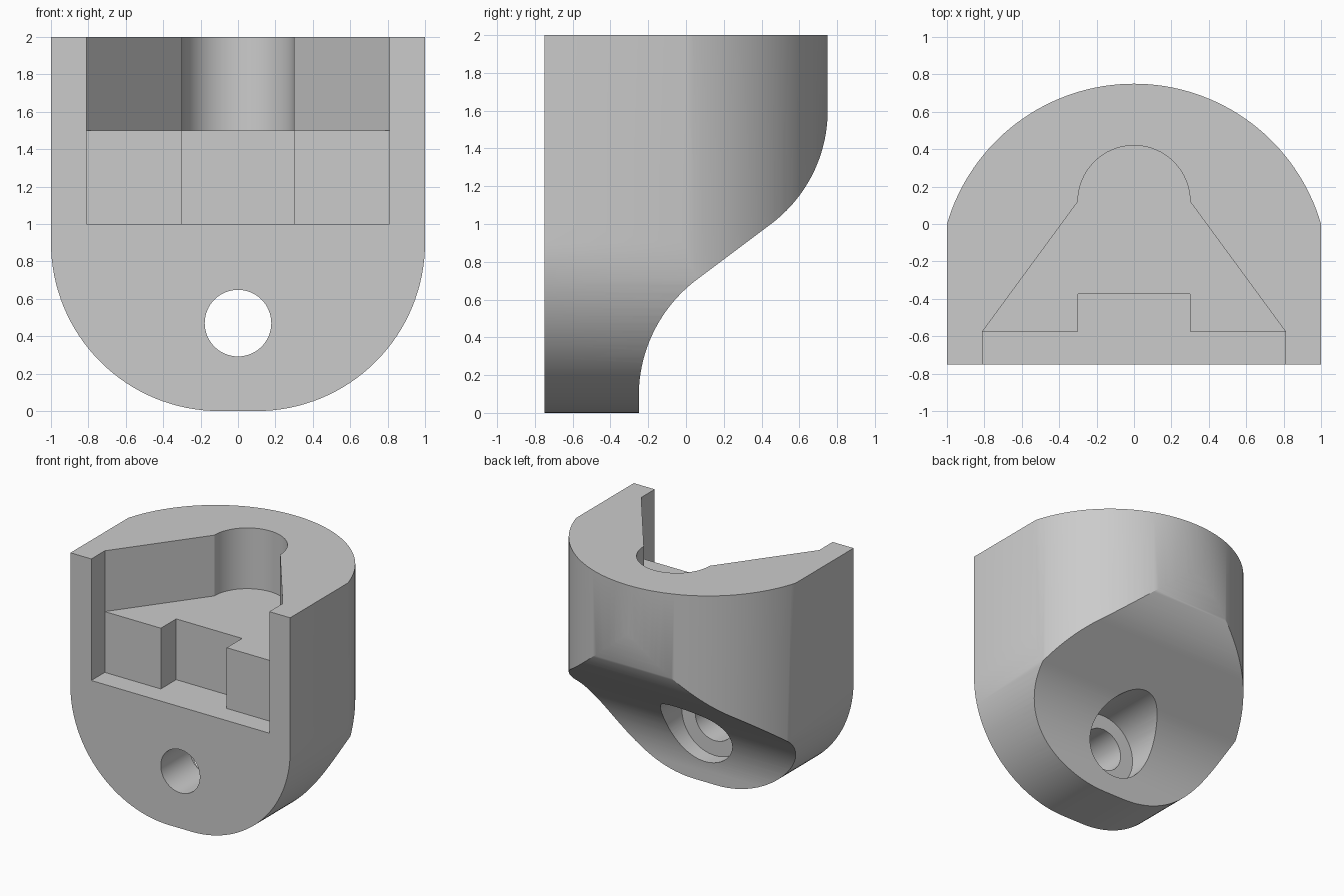
import bpy
import bmesh
from math import sin, cos, radians, atan2, degrees
from mathutils import Vector

old = bpy.data.objects.get("Cube")
if old:
    bpy.data.objects.remove(old, do_unlink=True)

grey = bpy.data.materials.new("plain grey")
grey.use_nodes = True
colour = (0.6, 0.6, 0.6, 1)
grey.diffuse_color = colour
grey.node_tree.nodes["Principled BSDF"].inputs["Base Color"].default_value = colour


def arc(cx, cy, r, start, end, steps=32):
    angles = [radians(start + (end - start) * i / steps) for i in range(steps + 1)]
    return [(cx + r * cos(a), cy + r * sin(a)) for a in angles]


def prism(name, points, axis, low, high):
    """Extrude a closed 2D profile along one axis."""
    place = {"x": lambda u, v, d: (d, u, v),
             "y": lambda u, v, d: (u, d, v),
             "z": lambda u, v, d: (u, v, d)}[axis]
    bm = bmesh.new()
    face = bm.faces.new([bm.verts.new(place(u, v, low)) for u, v in points])
    top = bmesh.ops.extrude_face_region(bm, geom=[face])["geom"]
    shift = Vector(place(0, 0, high - low))
    bmesh.ops.translate(bm, vec=shift, verts=[g for g in top if isinstance(g, bmesh.types.BMVert)])
    bmesh.ops.recalc_face_normals(bm, faces=bm.faces)
    mesh = bpy.data.meshes.new(name)
    bm.to_mesh(mesh)
    bm.free()
    mesh.materials.append(grey)
    obj = bpy.data.objects.new(name, mesh)
    bpy.context.collection.objects.link(obj)
    return obj


def combine(body, tool, operation):
    """Apply a boolean and remove its helper."""
    tool.hide_render = True
    mod = body.modifiers.new(tool.name, "BOOLEAN")
    mod.object, mod.operation, mod.solver = tool, operation, "EXACT"
    bpy.context.view_layer.objects.active = body
    bpy.ops.object.modifier_apply(modifier=mod.name)
    bpy.data.objects.remove(tool, do_unlink=True)


# Body: plan outline with a bowed back
radius, centre = 1.0417, -0.2917
side = degrees(atan2(-centre, 1))
plan = [(-1, -0.75), (1, -0.75)] + arc(0, centre, radius, side, 180 - side, 64)
body = prism("bracket_body", plan, "z", -0.1, 2)

# Rounded lower corners
front = arc(-0.1, 0.9, 0.9, 180, 270) + arc(0.1, 0.9, 0.9, 270, 360)
front = [(x * 1.0, z) for x, z in front] + [(1, 1.0), (1.2, 1.1), (1.2, 2.2), (-1.2, 2.2), (-1.2, 1.1), (-1, 1.0)]
combine(body, prism("front_outline", front, "y", -1, 1), "INTERSECT")

# S-curved underside at the back
back = [(-1, -0.1), (-0.25, -0.1)] + arc(0.52, 0.09, 0.77, 180, 127) \
    + arc(0, 1.6, 0.75, -53, 0) + [(0.9, 1.7), (0.9, 2.2), (-1, 2.2)]
combine(body, prism("side_outline", back, "x", -1.5, 1.5), "INTERSECT")

# Upper pocket: front slot tapering back to a round end
pocket = [(-0.81, -0.9), (0.81, -0.9), (0.81, -0.575)] \
    + arc(0, 0.12, 0.3, 0, 180) + [(-0.81, -0.575)]
combine(body, prism("upper_pocket", pocket, "z", 1.5, 2.2), "DIFFERENCE")

# Lower slot with a central notch
slot = [(-0.81, -0.9), (0.81, -0.9), (0.81, -0.575), (0.3, -0.575),
        (0.3, -0.375), (-0.3, -0.375), (-0.3, -0.575), (-0.81, -0.575)]
combine(body, prism("lower_slot", slot, "z", 1, 1.6), "DIFFERENCE")

# Screw hole and its counterbore from the back
for name, r, start in (("screw_hole", 0.178, -1), ("counterbore", 0.3, -0.375)):
    circle = arc(0, 0.47, r, 0, 360, 64)[:-1]
    combine(body, prism(name, circle, "y", start, 1), "DIFFERENCE")

# Smooth the curves, keep the corners sharp
bpy.ops.object.select_all(action="DESELECT")
body.select_set(True)
bpy.context.view_layer.objects.active = body
bpy.ops.object.shade_smooth_by_angle(angle=radians(30))
